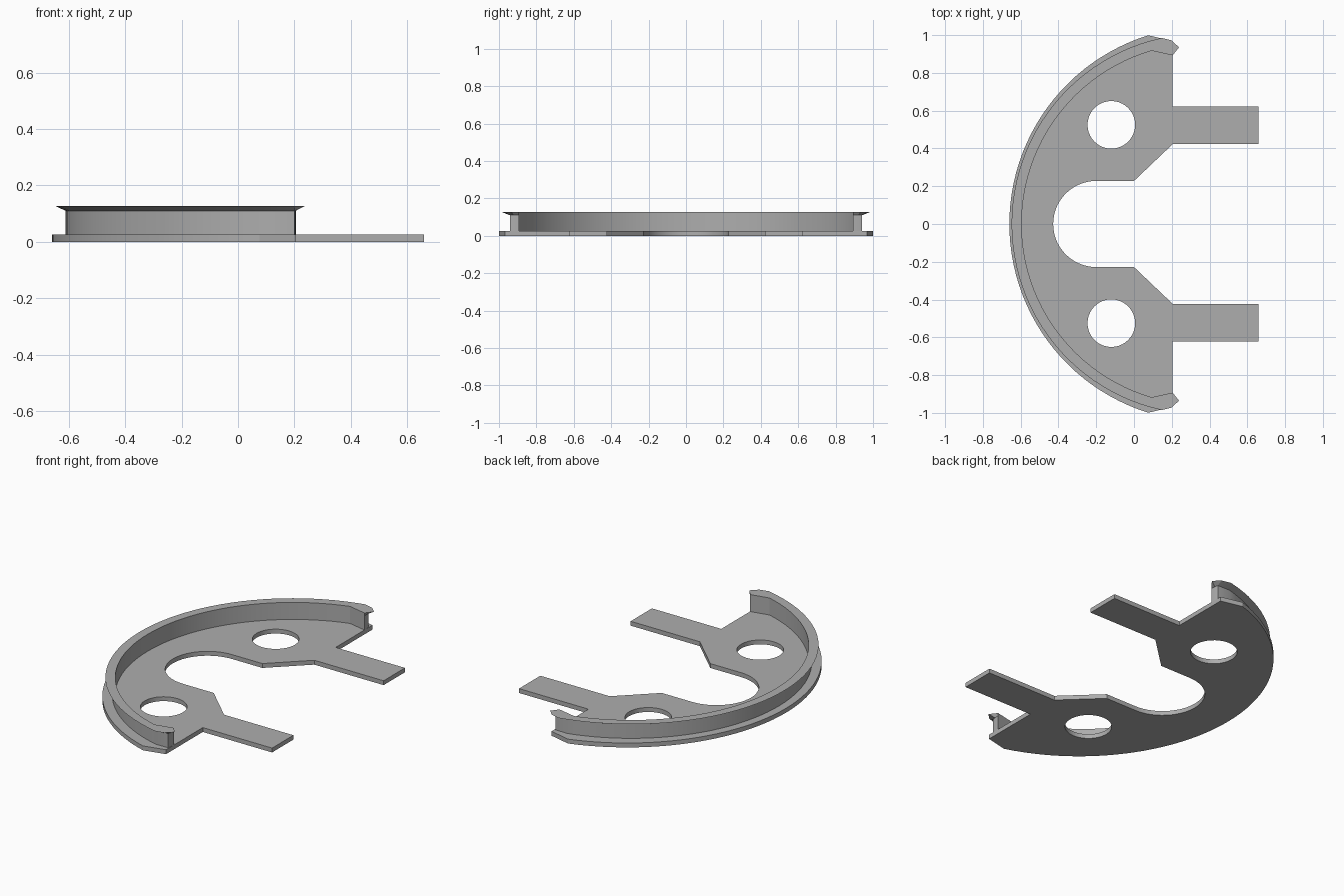
import bpy, bmesh, math
from math import cos, sin, pi, asin

cube = bpy.data.objects.get("Cube")
if cube:
    bpy.data.objects.remove(cube, do_unlink=True)

grey = bpy.data.materials.new("plain grey")
grey.use_nodes = True
COLOUR = (0.42, 0.42, 0.42, 1)
grey.diffuse_color = COLOUR
grey.node_tree.nodes["Principled BSDF"].inputs["Base Color"].default_value = COLOUR


def loft(name, low, high, z0, z1):
    """Solid between two matching outlines at two heights."""
    bm = bmesh.new()
    a = [bm.verts.new((x, y, z0)) for x, y in low]
    b = [bm.verts.new((x, y, z1)) for x, y in high]
    n = len(a)
    for i in range(n):
        j = (i + 1) % n
        bm.faces.new((a[i], a[j], b[j], b[i]))
    bm.faces.new(a)
    bm.faces.new(b)
    bmesh.ops.recalc_face_normals(bm, faces=bm.faces)
    mesh = bpy.data.meshes.new(name)
    bm.to_mesh(mesh)
    bm.free()
    mesh.materials.append(grey)
    obj = bpy.data.objects.new(name, mesh)
    bpy.context.collection.objects.link(obj)
    return obj


def select(obj):
    bpy.ops.object.select_all(action='DESELECT')
    obj.select_set(True)
    bpy.context.view_layer.objects.active = obj


def arc(cx, r, y_end, n=24):
    """Points on the -x side of a circle, from y = 0 up to y_end."""
    top = asin(y_end / r)
    return [(cx - r * cos(top * i / n), r * sin(top * i / n)) for i in range(n + 1)]


def mirrored(half):
    """Close a half outline, lying on y >= 0, across the x axis."""
    return half + [(x, -y) for x, y in reversed(half) if y > 1e-6]


def ring(half_out, ends, half_in):
    """Crescent outline from outer arc, end points and inner arc."""
    outer = [(x, -y) for x, y in reversed(half_out[1:])] + half_out
    inner = list(reversed(half_in)) + [(x, -y) for x, y in half_in[1:]]
    return outer + ends + inner + [(x, -y) for x, y in reversed(ends)]


# Base plate with two arms and a rounded notch
notch = list(reversed(arc(-0.2, 0.228, 0.228, 14)))
half = arc(0.386, 1.046, 0.999) + [
    (0.205, 0.968), (0.205, 0.623), (0.66, 0.623), (0.66, 0.423),
    (0.205, 0.423), (0.0, 0.228)] + notch
# The half outline starts and ends on the axis, so mirror its interior only
outline = half + [(x, -y) for x, y in reversed(half[1:-1])]
plate = loft("base_plate", outline, outline, 0, 0.026)

# Round holes
for side in (1, -1):
    circle = [(-0.12 + 0.126 * cos(2 * pi * i / 40),
               side * 0.525 + 0.126 * sin(2 * pi * i / 40)) for i in range(40)]
    cutter = loft("hole_cutter", circle, circle, -0.1, 0.1)
    cutter.hide_render = True
    mod = plate.modifiers.new("hole", 'BOOLEAN')
    mod.operation = 'DIFFERENCE'
    mod.solver = 'EXACT'
    mod.object = cutter
    select(plate)
    bpy.ops.object.modifier_apply(modifier=mod.name)
    bpy.data.objects.remove(cutter, do_unlink=True)

# Curved upright wall
inner = arc(0.36, 0.955, 0.917)
wall_line = ring(arc(0.36, 0.972, 0.942),
                 [(0.2, 0.94), (0.204, 0.92), (0.205, 0.893)], inner)
wall = loft("rim_wall", wall_line, wall_line, 0.02, 0.11)

# Flared lip on top of the wall, with pointed ends
lip_line = ring(arc(0.36, 1.008, 0.985),
                [(0.2, 0.972), (0.238, 0.935), (0.205, 0.893)], inner)
lip = loft("rim_lip", wall_line, lip_line, 0.11, 0.127)

for obj in (plate, wall, lip):
    select(obj)
    bpy.ops.object.shade_smooth_by_angle(angle=math.radians(20))
